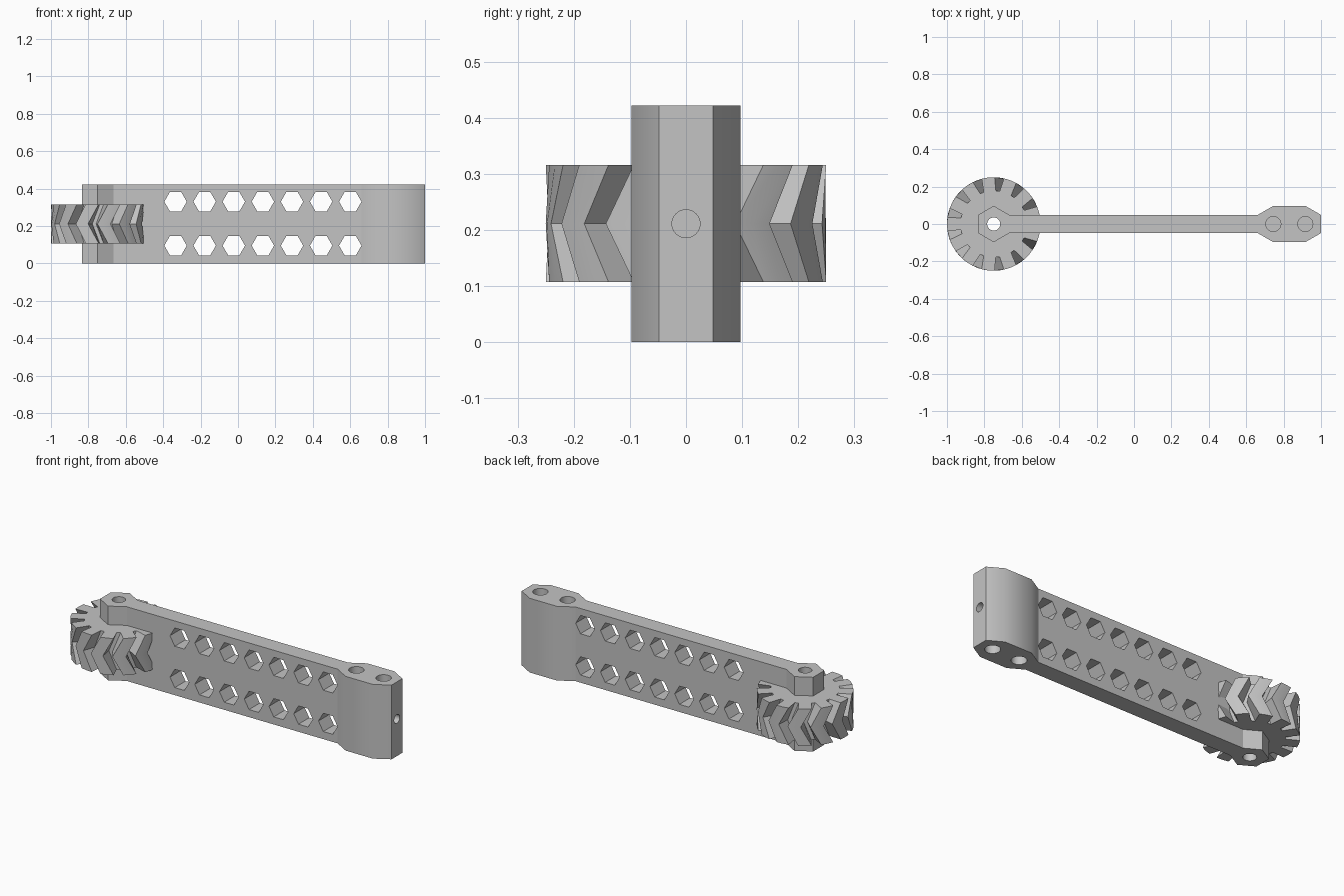
import bpy, bmesh, math
from mathutils import Matrix, Vector

if "Cube" in bpy.data.objects:
    bpy.data.objects.remove(bpy.data.objects["Cube"])

H = 0.422            # full height
MID = H / 2
HEX = 0.097          # hexagon corner radius
APO = HEX * math.cos(math.pi / 6)
GEAR_X, HOLE_A, HOLE_B = -0.75, 0.745, 0.916

grey = bpy.data.materials.new("grey_plastic")
grey.use_nodes = True
colour = (0.55, 0.55, 0.55, 1)
grey.diffuse_color = colour
grey.node_tree.nodes["Principled BSDF"].inputs["Base Color"].default_value = colour


def add_object(name, bm):
    bmesh.ops.recalc_face_normals(bm, faces=bm.faces)
    mesh = bpy.data.meshes.new(name)
    bm.to_mesh(mesh)
    bm.free()
    mesh.materials.append(grey)
    obj = bpy.data.objects.new(name, mesh)
    bpy.context.collection.objects.link(obj)
    return obj


def extrude_profile(name, points):
    """Upright prism from a plan outline."""
    bm = bmesh.new()
    face = bm.faces.new([bm.verts.new((x, y, 0)) for x, y in points])
    top = bmesh.ops.extrude_face_region(bm, geom=[face])["geom"]
    bmesh.ops.translate(bm, vec=(0, 0, H),
                        verts=[v for v in top if isinstance(v, bmesh.types.BMVert)])
    return add_object(name, bm)


def add_rod(bm, centre, radius, length, axis="Z", sides=32):
    turn = {"Z": Matrix(), "X": Matrix.Rotation(math.pi / 2, 4, "Y"),
            "Y": Matrix.Rotation(math.pi / 2, 4, "X")}[axis]
    bmesh.ops.create_cone(bm, cap_ends=True, segments=sides, radius1=radius,
                          radius2=radius, depth=length,
                          matrix=Matrix.Translation(Vector(centre)) @ turn)


def cut(obj, bm):
    """Subtract the rods in bm from obj."""
    cutter = add_object(obj.name + "_cutter", bm)
    cutter.hide_render = True
    mod = obj.modifiers.new("holes", "BOOLEAN")
    mod.operation, mod.object, mod.solver = "DIFFERENCE", cutter, "EXACT"
    bpy.context.view_layer.objects.active = obj
    bpy.ops.object.modifier_apply(modifier=mod.name)
    bpy.data.objects.remove(cutter)


def smooth(obj, degrees):
    bpy.ops.object.select_all(action="DESELECT")
    obj.select_set(True)
    bpy.context.view_layer.objects.active = obj
    bpy.ops.object.shade_smooth_by_angle(angle=math.radians(degrees))


# Flat arm with two rows of hexagonal windows
half = HEX / 2
arm = extrude_profile("arm", [(-0.70, -half), (0.67, -half), (0.67, half), (-0.70, half)])
bm = bmesh.new()
for column in range(7):
    for z in (0.095, 0.33):
        bmesh.ops.create_cone(
            bm, cap_ends=True, segments=6, radius1=0.06, radius2=0.06, depth=0.4,
            matrix=Matrix.Translation((-0.334 + column * 0.1557, 0, z))
            @ Matrix.Rotation(math.pi / 2, 4, "X") @ Matrix.Rotation(math.pi / 2, 4, "Z"))
cut(arm, bm)

# Hexagonal hub with a through bore
hub = extrude_profile("hub", [(GEAR_X + HEX * math.sin(k * math.pi / 3),
                               HEX * math.cos(k * math.pi / 3)) for k in range(6)])
bm = bmesh.new()
add_rod(bm, (GEAR_X, 0, MID), 0.035, 1)
cut(hub, bm)
smooth(hub, 30)

# Stretched hexagonal end block with blind holes
end_block = extrude_profile("end_block", [
    (HOLE_A - APO, -half), (HOLE_A, -HEX), (HOLE_B, -HEX), (HOLE_B + APO, -half),
    (HOLE_B + APO, half), (HOLE_B, HEX), (HOLE_A, HEX), (HOLE_A - APO, half)])
bm = bmesh.new()
for x in (HOLE_A, HOLE_B):
    for z in (0, H):
        add_rod(bm, (x, 0, z), 0.04, 0.32)
add_rod(bm, (1, 0, MID), 0.025, 0.24, "X")
cut(end_block, bm)
smooth(end_block, 35)

# Herringbone gear: ring sections, the middle one twisted
TEETH, ROOT, TIP, BORE = 13, 0.178, 0.25, 0.06
pitch = 2 * math.pi / TEETH
tooth = [(-0.38, ROOT), (-0.29, TIP), (0, TIP), (0.29, TIP), (0.38, ROOT)]
outline = [(math.pi + (t + offset) * pitch, radius)
           for t in range(TEETH) for offset, radius in tooth]
LOW, HIGH, TWIST = 0.107, 0.316, math.radians(-13)
sections = [(LOW, 0, True), (LOW, 0, False), (MID, TWIST, False),
            (HIGH, 0, False), (HIGH, 0, True)]
bm = bmesh.new()
rings = []
for z, twist, inner in sections:
    ring = []
    for angle, radius in outline:
        r = BORE if inner else radius
        ring.append(bm.verts.new((GEAR_X + r * math.cos(angle + twist),
                                  r * math.sin(angle + twist), z)))
    rings.append(ring)
count = len(outline)
for s, ring in enumerate(rings):
    above = rings[(s + 1) % len(rings)]
    for i in range(count):
        j = (i + 1) % count
        bm.faces.new((ring[i], ring[j], above[j], above[i]))
gear = add_object("herringbone_gear", bm)
smooth(gear, 20)
